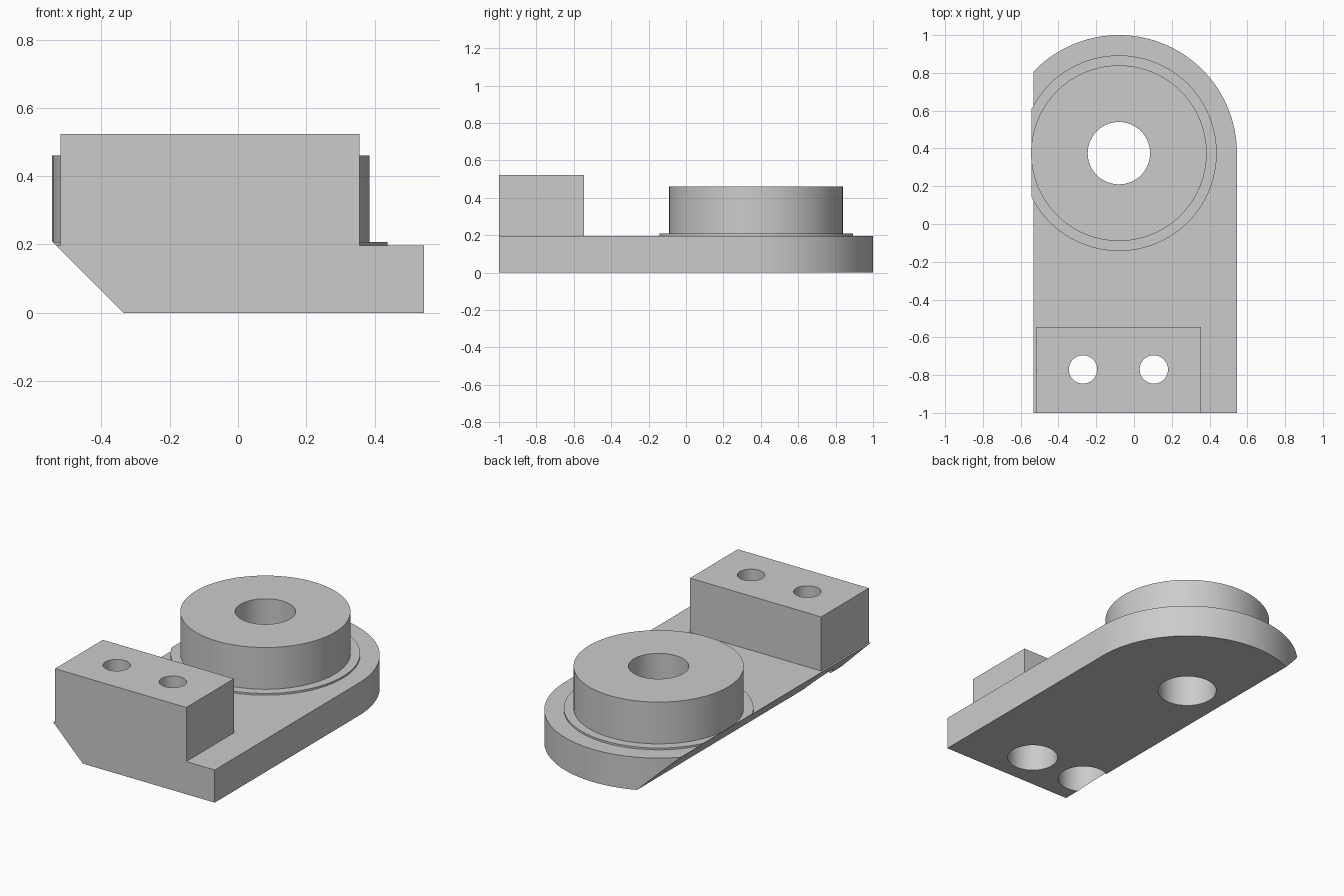
import bpy, bmesh, math
from mathutils import Vector

cube = bpy.data.objects.get("Cube")
if cube:
    bpy.data.objects.remove(cube, do_unlink=True)

grey = bpy.data.materials.new("light_grey")
grey.use_nodes = True
COLOUR = (0.6, 0.6, 0.6, 1)
grey.diffuse_color = COLOUR
grey.node_tree.nodes["Principled BSDF"].inputs["Base Color"].default_value = COLOUR

CX, CY, R = -0.08, 0.375, 0.625      # centre and radius of the rounded end
PLATE_TOP, COLLAR_TOP = 0.197, 0.208
BOSS_TOP, BLOCK_TOP = 0.46, 0.523
SEGMENTS = 96


def prism(name, outline, z0, z1):
    """Extrude a closed outline between two heights."""
    bm = bmesh.new()
    face = bm.faces.new([bm.verts.new((x, y, z0)) for x, y in outline])
    ext = bmesh.ops.extrude_face_region(bm, geom=[face])
    top = [v for v in ext["geom"] if isinstance(v, bmesh.types.BMVert)]
    bmesh.ops.translate(bm, vec=(0, 0, z1 - z0), verts=top)
    bmesh.ops.recalc_face_normals(bm, faces=bm.faces)
    mesh = bpy.data.meshes.new(name)
    bm.to_mesh(mesh)
    bm.free()
    obj = bpy.data.objects.new(name, mesh)
    bpy.context.collection.objects.link(obj)
    mesh.materials.append(grey)
    return obj


def arc(x, y, r, start=0, end=2 * math.pi, n=SEGMENTS):
    return [(x + r * math.cos(start + (end - start) * i / n),
             y + r * math.sin(start + (end - start) * i / n)) for i in range(n)]


def slant_cut(obj):
    """Trim the right lower side along the 45 degree slope."""
    bm = bmesh.new()
    bm.from_mesh(obj.data)
    cut = bmesh.ops.bisect_plane(bm, geom=bm.verts[:] + bm.edges[:] + bm.faces[:],
                                 plane_co=Vector((-0.335, 0, 0)),
                                 plane_no=Vector((-1, 0, -1)).normalized(),
                                 clear_outer=True)
    edges = [e for e in cut["geom_cut"] if isinstance(e, bmesh.types.BMEdge)]
    if edges:
        bmesh.ops.holes_fill(bm, edges=[e for e in bm.edges if e.is_boundary], sides=0)
        bmesh.ops.recalc_face_normals(bm, faces=bm.faces)
    bm.to_mesh(obj.data)
    bm.free()


def drill(obj, x, y, r, z0, z1):
    cutter = prism("drill_cutter", arc(x, y, r), z0, z1)
    cutter.hide_render = True
    mod = obj.modifiers.new("hole", "BOOLEAN")
    mod.operation = "DIFFERENCE"
    mod.solver = "EXACT"
    mod.object = cutter
    bpy.context.view_layer.objects.active = obj
    bpy.ops.object.modifier_apply(modifier=mod.name)
    bpy.data.objects.remove(cutter, do_unlink=True)


# Plate with a rounded back end
plate = prism("base_plate",
              [(CX - R, -1), (CX + R, -1)] + arc(CX, CY, R, 0, math.pi) + [(CX - R, CY)],
              0, PLATE_TOP)
# Thin collar and raised round boss
collar = prism("boss_collar", arc(CX, CY, 0.518), PLATE_TOP, COLLAR_TOP)
boss = prism("round_boss", arc(CX, CY, 0.465), COLLAR_TOP, BOSS_TOP)
# Rectangular mounting block at the front
block = prism("mounting_block",
              [(-0.52, -1), (0.355, -1), (0.355, -0.545), (-0.52, -0.545)],
              PLATE_TOP, BLOCK_TOP)

for part in (plate, collar, boss):
    slant_cut(part)
    drill(part, CX, CY, 0.165, -0.1, 0.7)

# Bolt holes, widened from below
for x in (-0.27, 0.105):
    drill(plate, x, -0.77, 0.142, -0.1, 0.4)
    drill(block, x, -0.77, 0.142, -0.1, 0.32)
    drill(block, x, -0.77, 0.075, 0.1, 0.7)

# Smooth the round walls, keep the edges sharp
for part in (plate, collar, boss, block):
    bpy.ops.object.select_all(action="DESELECT")
    part.select_set(True)
    bpy.context.view_layer.objects.active = part
    bpy.ops.object.shade_smooth_by_angle(angle=math.radians(30))
